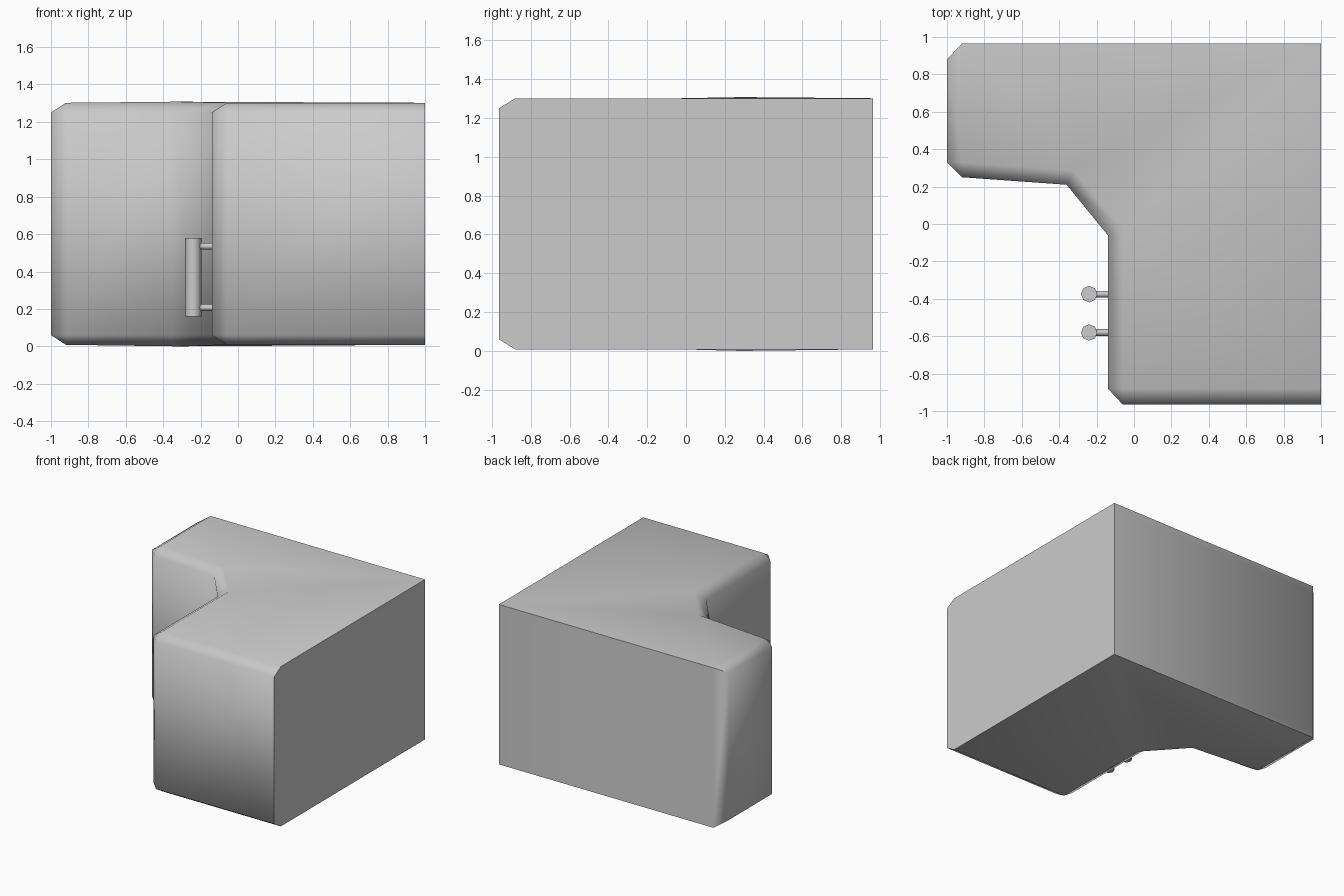
import bpy, bmesh
from math import pi, radians
from mathutils import Matrix

if "Cube" in bpy.data.objects:
    bpy.data.objects.remove(bpy.data.objects["Cube"])


def make_object(name, bm, angle):
    bmesh.ops.recalc_face_normals(bm, faces=bm.faces)
    mesh = bpy.data.meshes.new(name)
    bm.to_mesh(mesh)
    bm.free()
    obj = bpy.data.objects.new(name, mesh)
    bpy.context.collection.objects.link(obj)
    bpy.ops.object.select_all(action='DESELECT')
    obj.select_set(True)
    bpy.context.view_layer.objects.active = obj
    bpy.ops.object.shade_smooth_by_angle(angle=radians(angle))
    return obj


def rod(bm, radius, depth, matrix, sides=8):
    bmesh.ops.create_cone(bm, cap_ends=True, segments=sides, radius1=radius,
                          radius2=radius, depth=depth, matrix=matrix)


# Corner cabinet: full outline, and the inset outline of the chamfered top and bottom
outline = [(1, .965), (-.92, .965), (-1, .88), (-1, .33), (-.92, .25),
           (-.36, .21), (-.14, -.06), (-.14, -.88), (-.06, -.965), (1, -.965)]
inset = [(1, .965), (-.92, .965), (-.92, .965), (-.92, .33), (-.92, .33),
         (-.325, .285), (-.06, -.03), (-.06, -.88), (-.06, -.88), (1, -.88)]
bm = bmesh.new()
rings = []
for points, z, swell in ((inset, .008, -.008), (outline, .06, 0),
                         (outline, 1.25, 0), (inset, 1.302, .006)):
    rings.append([bm.verts.new((x, y, z + (swell if i == 5 else 0)))
                  for i, (x, y) in enumerate(points)])
n = len(outline)
for low, high in zip(rings, rings[1:]):
    for i in range(n):
        j = (i + 1) % n
        bm.faces.new((low[i], low[j], high[j], high[i]))
bm.faces.new(rings[0][::-1])
bm.faces.new(rings[-1])
bmesh.ops.remove_doubles(bm, verts=bm.verts, dist=.0005)
caps = [f for f in bm.faces if len(f.verts) > 4]
bmesh.ops.triangulate(bm, faces=caps)
make_object("corner_cabinet", bm, 65)

# Pair of door handles: an upright bar on two short posts
for side, y in (("back", -.375), ("front", -.58)):
    bm = bmesh.new()
    rod(bm, .044, .42, Matrix.Translation((-.24, y, .37)))
    for z in (.207, .535):
        rod(bm, .018, .12, Matrix.Translation((-.18, y, z)) @ Matrix.Rotation(pi / 2, 4, 'Y'))
    make_object(side + "_door_handle", bm, 50)
